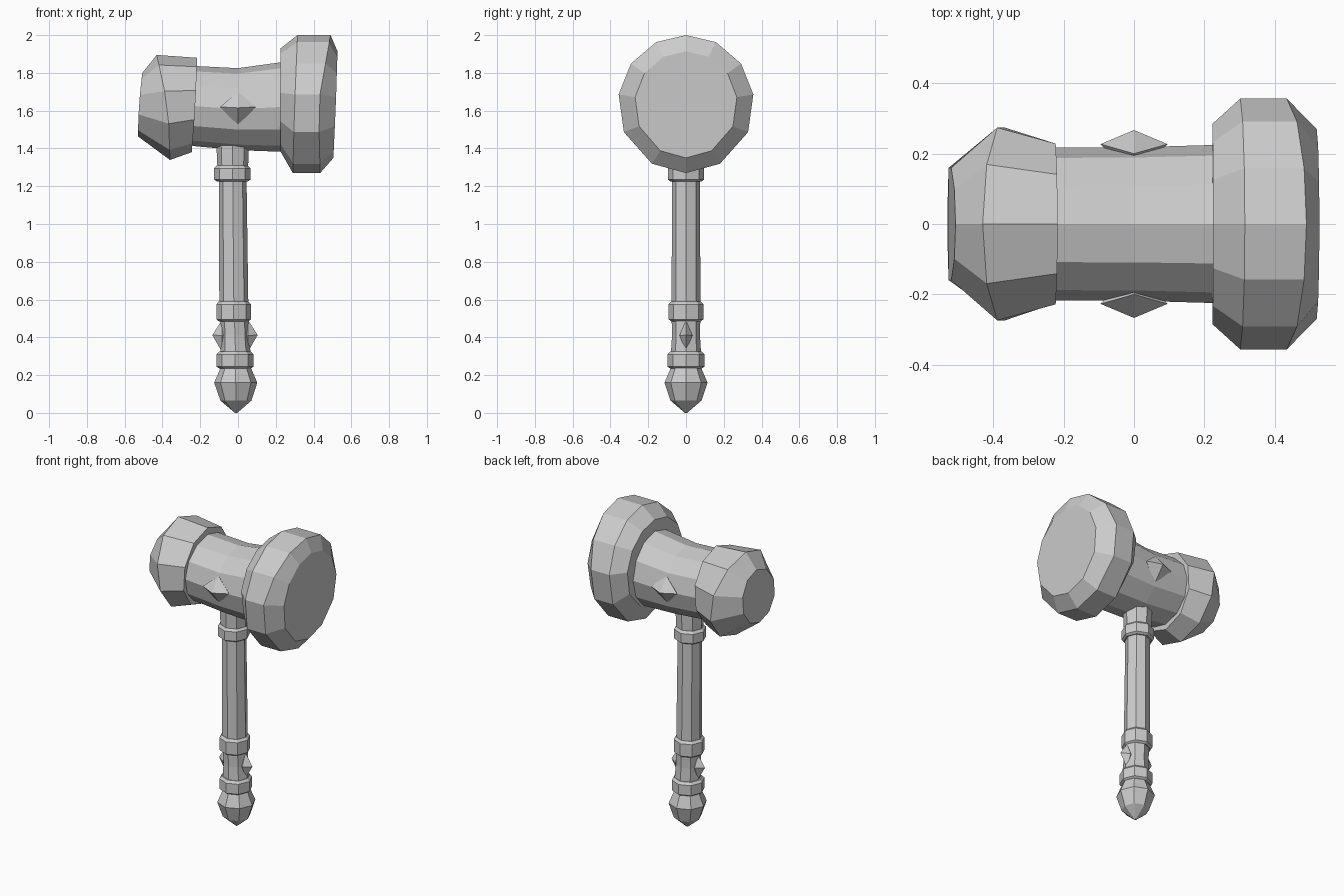
import bpy
from math import sin, cos, pi, radians

if "Cube" in bpy.data.objects:
    bpy.data.objects.remove(bpy.data.objects["Cube"])


def make(name, verts, faces):
    me = bpy.data.meshes.new(name)
    me.from_pydata(verts, [], faces)
    me.update()
    ob = bpy.data.objects.new(name, me)
    bpy.context.collection.objects.link(ob)
    # consistent outward normals
    import bmesh
    bm = bmesh.new()
    bm.from_mesh(me)
    bmesh.ops.recalc_face_normals(bm, faces=bm.faces)
    bm.to_mesh(me)
    bm.free()
    return ob


def loft(name, rings):
    """Skin a list of equal-sized point rings and cap both ends."""
    n = len(rings[0])
    verts = [p for ring in rings for p in ring]
    faces = [(k * n + i, k * n + (i + 1) % n, (k + 1) * n + (i + 1) % n, (k + 1) * n + i)
             for k in range(len(rings) - 1) for i in range(n)]
    faces += [tuple(range(n)), tuple(range(len(verts) - n, len(verts)))]
    return make(name, verts, faces)


def head_ring(top, side, bottom, cz, ry, rz, angles):
    """Ring around the x axis whose x position bends from top to side to bottom."""
    pts = []
    for a in angles:
        c = cos(a)
        x = side + (top - side) * c if c > 0 else side - (bottom - side) * c
        pts.append((x, ry * sin(a), cz + rz * c))
    return pts


def handle_part(name, profile):
    """Octagonal part around z from (z, centre x, radius) rows."""
    return loft(name, [[(cx + r * cos(i * pi / 4), r * sin(i * pi / 4), z) for i in range(8)]
                       for z, cx, r in profile])


def stud(name, base, tip, inner):
    """Four-sided pointed stud with its hidden end sunk into the surface."""
    faces = [(i, (i + 1) % 4, k) for k in (4, 5) for i in range(4)]
    return make(name, base + [tip, inner], faces)


# Head: twelve-sided barrel and large face, ten-sided small face
twelve = [i * pi / 6 for i in range(12)]
ten = [i * pi / 5 for i in range(10)]
half = [0, 26, 54, 82, 114, 150, 180]
wide = [radians(a) for a in half + [360 - a for a in half[-2:0:-1]]]

loft("head_barrel", [head_ring(x, x, x, cz, ry, rz, twelve) for x, cz, ry, rz in (
    (-0.24, 1.625, 0.217, 0.212), (0.0, 1.608, 0.218, 0.217), (0.24, 1.62, 0.225, 0.238))])

loft("large_striking_face", [head_ring(*row, wide) for row in (
    (0.225, 0.222, 0.225, 1.657, 0.287, 0.273),
    (0.315, 0.30, 0.29, 1.635, 0.36, 0.365),
    (0.49, 0.425, 0.435, 1.635, 0.36, 0.365),
    (0.527, 0.518, 0.505, 1.632, 0.272, 0.282))])

loft("small_striking_face", [head_ring(*row, ten) for row in (
    (-0.217, -0.225, -0.245, 1.63, 0.24, 0.25),
    (-0.43, -0.37, -0.36, 1.617, 0.288, 0.278),
    (-0.507, -0.525, -0.53, 1.632, 0.168, 0.168))])

# Studs on the front and back of the barrel
for name, s in (("head_stud_front", -1), ("head_stud_back", 1)):
    stud(name, [(-0.095, s * 0.227, 1.62), (0, s * 0.2, 1.70),
                (0.095, s * 0.227, 1.62), (0, s * 0.19, 1.52)],
         (0, s * 0.267, 1.615), (0, s * 0.12, 1.61))

# Handle
handle_part("shaft", [(0.55, -0.022, 0.077), (1.26, -0.028, 0.073)])
handle_part("grip", [(0.28, -0.012, 0.082), (0.41, -0.016, 0.074), (0.54, -0.02, 0.077)])
handle_part("socket", [(1.27, -0.028, 0.08), (1.46, -0.028, 0.088)])

# Collars around the handle
for name, z0, z1, cx, r in (("upper_collar", 1.235, 1.295, -0.03, 0.096),
                            ("middle_collar", 0.495, 0.575, -0.023, 0.092),
                            ("lower_collar", 0.245, 0.31, -0.016, 0.098)):
    handle_part(name, [(z0 - 0.01, cx, r - 0.014), (z0, cx, r),
                       (z1, cx, r), (z1 + 0.015, cx, r - 0.014)])

# Pommel
handle_part("pommel", [(0.26, -0.012, 0.08), (0.235, -0.012, 0.082), (0.16, -0.012, 0.114),
                       (0.065, -0.011, 0.082), (0.0, -0.01, 0.006)])

# Studs on the sides of the grip
for name, s in (("grip_stud_left", -1), ("grip_stud_right", 1)):
    cx = -0.016
    stud(name, [(cx + s * 0.07, 0, 0.49), (cx + s * 0.07, 0.034, 0.41),
                (cx + s * 0.07, 0, 0.325), (cx + s * 0.07, -0.034, 0.41)],
         (cx + s * 0.12, 0, 0.412), (cx, 0, 0.41))
